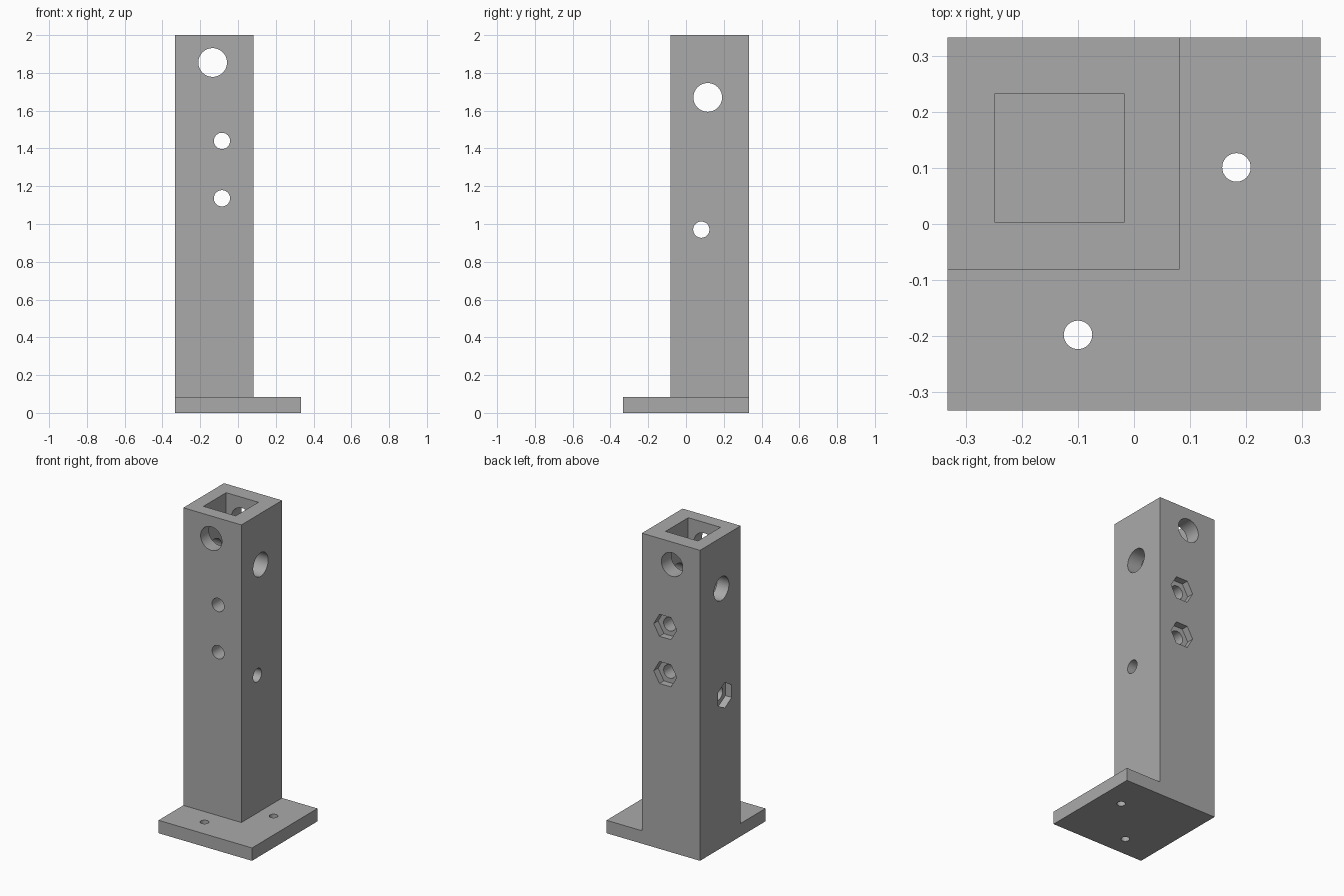
import bpy
import math
from mathutils import Vector

default = bpy.data.objects.get("Cube")
if default:
    bpy.data.objects.remove(default, do_unlink=True)

grey = bpy.data.materials.new("matte_grey")
grey.use_nodes = True
colour = (0.4, 0.4, 0.4, 1)
grey.diffuse_color = colour
grey.node_tree.nodes["Principled BSDF"].inputs["Base Color"].default_value = colour


def box(name, low, high):
    low, high = Vector(low), Vector(high)
    bpy.ops.mesh.primitive_cube_add(size=1, location=(low + high) / 2)
    obj = bpy.context.object
    obj.name = name
    obj.scale = high - low
    bpy.ops.object.transform_apply(location=True, rotation=True, scale=True)
    obj.data.materials.append(grey)
    return obj


def prism(name, centre, radius, length, axis, sides=48, spin=0):
    """Round or hexagonal rod along the given axis."""
    turn = {"X": (0, math.pi / 2, 0), "Y": (math.pi / 2, 0, 0), "Z": (0, 0, 0)}[axis]
    bpy.ops.mesh.primitive_cylinder_add(vertices=sides, radius=radius, depth=length)
    obj = bpy.context.object
    obj.name = name
    obj.rotation_euler = (0, 0, spin)
    bpy.ops.object.transform_apply(rotation=True)
    obj.rotation_euler = turn
    obj.location = centre
    bpy.ops.object.transform_apply(location=True, rotation=True, scale=True)
    obj.data.materials.append(grey)
    return obj


def combine(target, tool, operation):
    mod = target.modifiers.new(tool.name, "BOOLEAN")
    mod.operation = operation
    mod.solver = "EXACT"
    mod.object = tool
    bpy.context.view_layer.objects.active = target
    bpy.ops.object.modifier_apply(modifier=mod.name)
    bpy.data.objects.remove(tool, do_unlink=True)


EDGE = 0.333
INNER = 0.081
TOP = 2.0

# Square plate with the post flush in its back corner
stand = box("post_and_base", (-EDGE, -EDGE, 0), (EDGE, EDGE, 0.083))
post = box("post", (-EDGE, -INNER, 0), (INNER, EDGE, TOP))
combine(stand, post, "UNION")

# Square socket in the top
cutters = [box("socket", (-0.248, 0.003, 1.55), (-0.018, 0.233, TOP + 0.1))]

# Large crossing holes through the socket
cutters.append(prism("rod_hole_front", (-0.134, 0.1, 1.855), 0.076, 1, "Y"))
cutters.append(prism("rod_hole_side", (-0.1, 0.115, 1.67), 0.076, 1, "X"))

# Bolt holes with hexagonal nut recesses on the far faces
NUT = 0.082
RECESS = 0.045
for z in (1.44, 1.136):
    cutters.append(prism("bolt_hole", (-0.085, 0.1, z), 0.043, 1, "Y"))
    cutters.append(prism("nut_recess", (-0.085, EDGE, z), NUT, 2 * RECESS, "Y", 6, math.pi / 6))
cutters.append(prism("bolt_hole", (-0.1, 0.081, 0.97), 0.043, 1, "X"))
cutters.append(prism("nut_recess", (-EDGE, 0.081, 0.97), NUT, 2 * RECESS, "X", 6, math.pi / 6))

# Screw holes in the plate
for x, y in ((0.183, 0.101), (-0.1, -0.198)):
    cutters.append(prism("screw_hole", (x, y, 0.05), 0.0255, 0.3, "Z", 32))

for cutter in cutters:
    combine(stand, cutter, "DIFFERENCE")

# Smooth bores, sharp edges
bpy.ops.object.select_all(action="DESELECT")
stand.select_set(True)
bpy.context.view_layer.objects.active = stand
bpy.ops.object.shade_smooth_by_angle(angle=math.radians(30))
